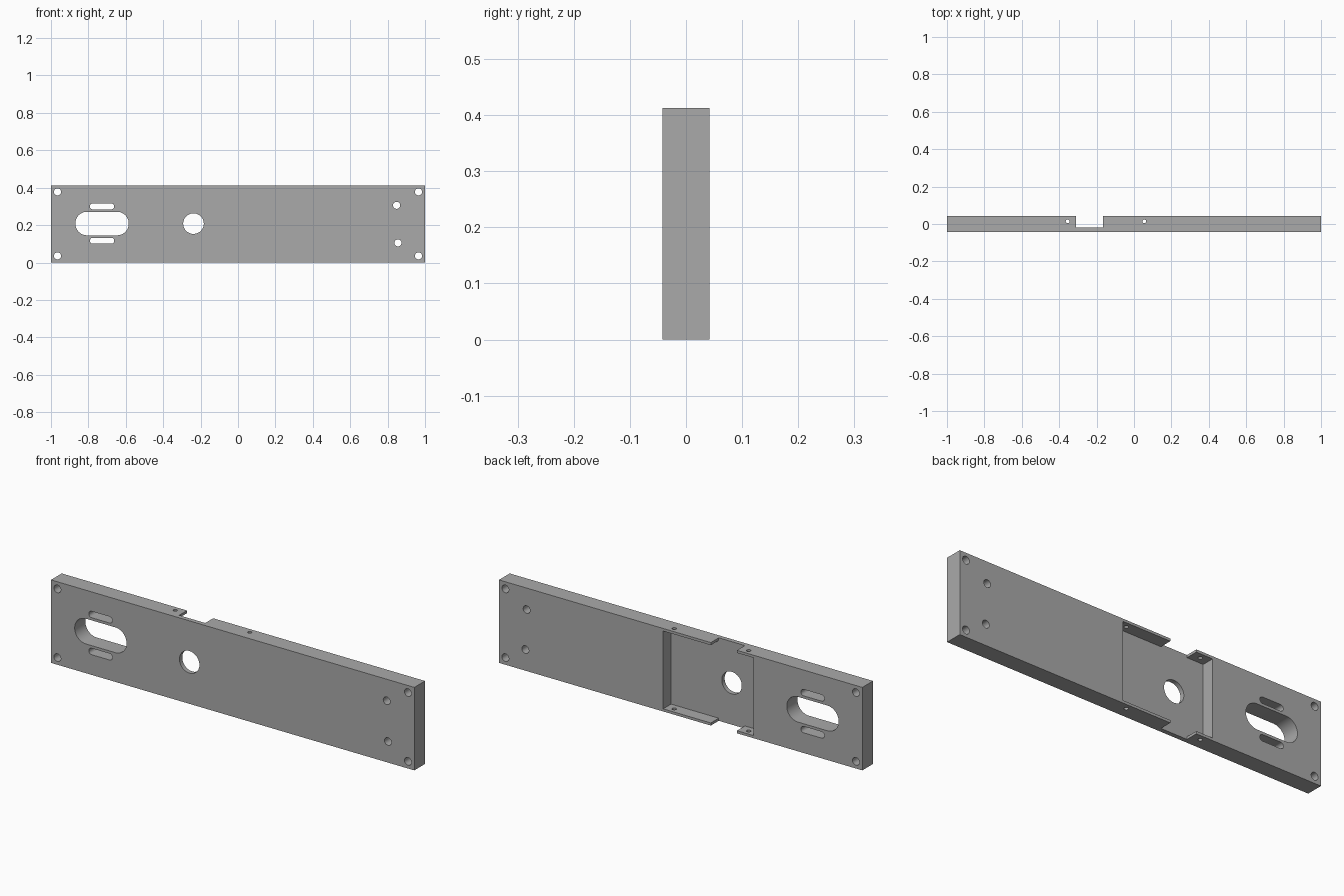
import bpy, bmesh, math
from mathutils import Matrix, Vector

old = bpy.data.objects.get("Cube")
if old:
    bpy.data.objects.remove(old, do_unlink=True)

LENGTH, DEPTH, HEIGHT = 2.0, 0.084, 0.413
BACK, MID = DEPTH / 2, HEIGHT / 2
FLOOR = -0.02          # inner face of the pocket
WALL = 0.013           # thin walls above and below the pocket

metal = bpy.data.materials.new("plain_grey")
metal.use_nodes = True
grey = (0.4, 0.4, 0.4, 1)
metal.diffuse_color = grey
metal.node_tree.nodes["Principled BSDF"].inputs["Base Color"].default_value = grey


def finish(name, bm):
    bmesh.ops.recalc_face_normals(bm, faces=bm.faces)
    mesh = bpy.data.meshes.new(name)
    bm.to_mesh(mesh)
    bm.free()
    mesh.materials.append(metal)
    obj = bpy.data.objects.new(name, mesh)
    bpy.context.collection.objects.link(obj)
    return obj


def box(name, lo, hi):
    lo, hi = Vector(lo), Vector(hi)
    bm = bmesh.new()
    bmesh.ops.create_cube(bm, size=1, matrix=Matrix.Translation((lo + hi) / 2)
                          @ Matrix.Diagonal((*(hi - lo), 1)))
    return finish(name, bm)


def slot(name, centre, radius, half=0, axis="Y", steps=24):
    """Prism with round ends; half is the distance from centre to each end arc."""
    bm = bmesh.new()
    ring = []
    for i in range(2 * steps):
        a = math.pi * (i + 0.5) / steps
        side = half if math.cos(a) > 0 else -half
        u, v = side + radius * math.cos(a), radius * math.sin(a)
        co = (u, -0.5, v) if axis == "Y" else (u, v, -0.5)
        ring.append(bm.verts.new(Vector(co) + Vector(centre)))
    face = bm.faces.new(ring)
    top = bmesh.ops.extrude_face_region(bm, geom=[face])["geom"]
    bmesh.ops.translate(bm, verts=[g for g in top if isinstance(g, bmesh.types.BMVert)],
                        vec=(0, 1, 0) if axis == "Y" else (0, 0, 1))
    return finish(name, bm)


plate = box("mounting_plate", (-LENGTH / 2, -BACK, 0), (LENGTH / 2, BACK, HEIGHT))

# Rear pocket and the gap through its two thin walls
cutters = [
    box("pocket", (-0.40, FLOOR, WALL), (0.096, 0.2, HEIGHT - WALL)),
    box("wall_gap", (-0.31, FLOOR, -0.1), (-0.166, 0.2, HEIGHT + 0.1)),
]

# Corner screw holes
for x in (-0.965, 0.965):
    for dz in (-0.171, 0.171):
        cutters.append(slot("corner_hole", (x, 0, MID + dz), 0.019))

# Pair of holes at the left end
cutters.append(slot("upper_hole", (0.848, 0, 0.306), 0.019))
cutters.append(slot("lower_hole", (0.855, 0, 0.105), 0.019))

# Round opening, long opening and its narrow slots
cutters.append(slot("round_opening", (-0.238, 0, 0.208), 0.055))
cutters.append(slot("long_opening", (-0.727, 0, MID + 0.002), 0.063, 0.08))
for dz in (-0.092, 0.092):
    cutters.append(slot("narrow_slot", (-0.727, 0, MID + 0.002 + dz), 0.016, 0.049))

# Small vertical holes through the pocket walls
for x in (-0.355, 0.055):
    cutters.append(slot("wall_hole", (x, 0.014, MID), 0.01, axis="Z"))

bpy.context.view_layer.objects.active = plate
for cutter in cutters:
    cutter.hide_render = True
    mod = plate.modifiers.new(cutter.name, "BOOLEAN")
    mod.operation = "DIFFERENCE"
    mod.solver = "EXACT"
    mod.object = cutter
    bpy.ops.object.modifier_apply(modifier=mod.name)
    bpy.data.objects.remove(cutter, do_unlink=True)

bpy.ops.object.select_all(action="DESELECT")
plate.select_set(True)
bpy.ops.object.shade_smooth_by_angle(angle=math.radians(30))
